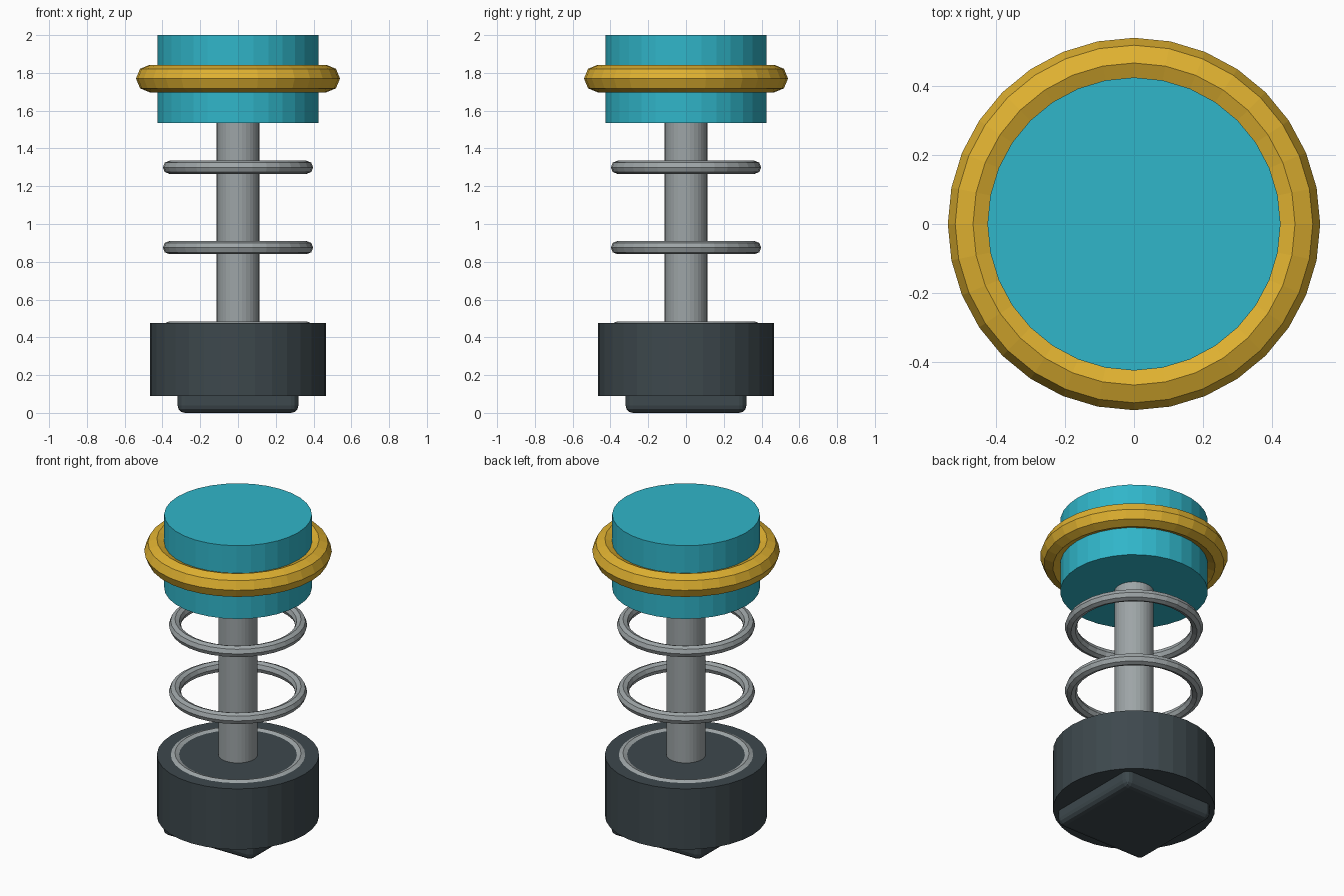
import bpy
import bmesh
import math

if "Cube" in bpy.data.objects:
    bpy.data.objects.remove(bpy.data.objects["Cube"])

SIDES = 32


def material(name, rgb):
    m = bpy.data.materials.new(name)
    m.diffuse_color = (*rgb, 1)
    m.use_nodes = True
    m.node_tree.nodes["Principled BSDF"].inputs["Base Color"].default_value = m.diffuse_color
    return m


teal = material("teal", (0.030, 0.465, 0.585))
gold = material("gold", (0.74, 0.44, 0.030))
steel = material("steel", (0.34, 0.375, 0.385))
charcoal = material("charcoal", (0.047, 0.065, 0.074))


def finish(bm, name, mat):
    bmesh.ops.recalc_face_normals(bm, faces=bm.faces)
    mesh = bpy.data.meshes.new(name)
    bm.to_mesh(mesh)
    bm.free()
    mesh.materials.append(mat)
    obj = bpy.data.objects.new(name, mesh)
    bpy.context.collection.objects.link(obj)
    return obj


def cylinder(name, radius, z0, z1, mat):
    bm = bmesh.new()
    bmesh.ops.create_cone(bm, cap_ends=True, segments=SIDES, radius1=radius,
                          radius2=radius, depth=z1 - z0)
    bmesh.ops.translate(bm, verts=bm.verts, vec=(0, 0, (z0 + z1) / 2))
    return finish(bm, name, mat)


def ring(name, major, minor, z, mat, steps=8):
    bm = bmesh.new()
    loops = []
    for i in range(SIDES):
        a = math.tau * i / SIDES
        loop = []
        for j in range(steps):
            b = math.tau * j / steps
            r = major + minor * math.cos(b)
            loop.append(bm.verts.new((r * math.cos(a), r * math.sin(a),
                                      z + minor * math.sin(b))))
        loops.append(loop)
    for i in range(SIDES):
        p, q = loops[i], loops[(i + 1) % SIDES]
        for j in range(steps):
            k = (j + 1) % steps
            bm.faces.new((p[j], q[j], q[k], p[k]))
    return finish(bm, name, mat)


# Square foot with rounded edges, its top sunk into the base
bm = bmesh.new()
bmesh.ops.create_cube(bm, size=1)
bmesh.ops.scale(bm, verts=bm.verts, vec=(0.64, 0.64, 0.17))
bmesh.ops.translate(bm, verts=bm.verts, vec=(0, 0, 0.085))
foot = finish(bm, "foot", charcoal)
bevel = foot.modifiers.new("rounded_edges", 'BEVEL')
bevel.width = 0.04
bevel.segments = 3

# Base, rod and cap
cylinder("base", 0.467, 0.09, 0.475, charcoal)
cylinder("rod", 0.113, 0.46, 1.55, steel)
cylinder("cap", 0.425, 1.535, 2.0, teal)

# Collar around the cap
ring("collar", 0.467, 0.073, 1.77, gold)

# Spring coils, the lowest half sunk into the base
for n in range(3):
    ring(f"spring_coil_{n + 1}", 0.363, 0.035, 0.45 + 0.425 * n, steel)
